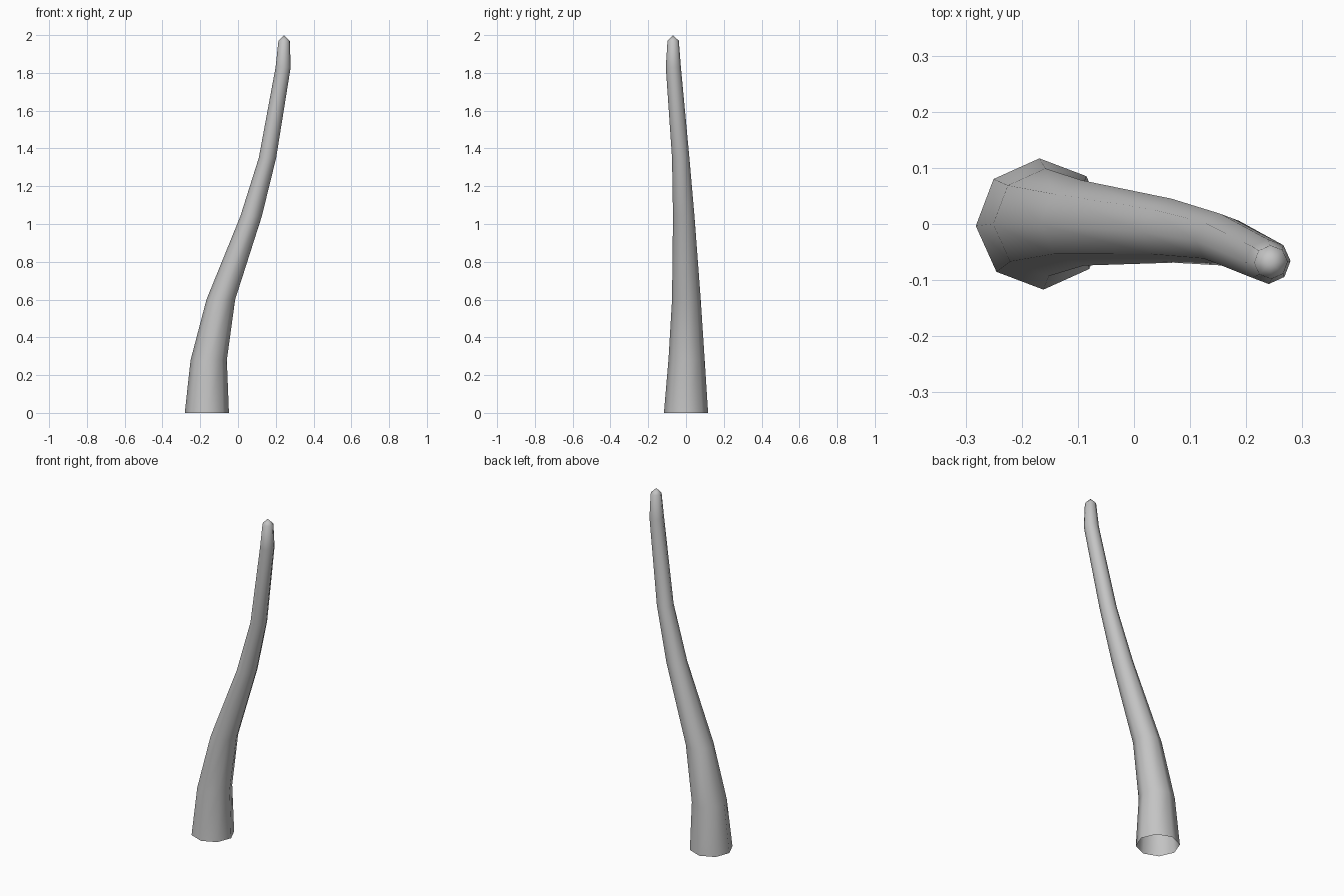
import bpy, bmesh
from math import sin, cos, pi

cube = bpy.data.objects.get("Cube")
if cube:
    bpy.data.objects.remove(cube)

SIDES = 8
# Cross-sections from root to end: centre x, y, z and radius
RINGS = [
    (-0.165, 0.0, 0.0, 0.117),
    (-0.155, 0.003, 0.28, 0.096),
    (-0.091, 0.002, 0.60, 0.076),
    (0.069, -0.012, 1.04, 0.057),
    (0.156, -0.028, 1.35, 0.046),
    (0.239, -0.067, 1.83, 0.040),
    (0.244, -0.068, 1.97, 0.030),
]
TIP = (0.243, -0.069, 2.0)
TWIST = 0.03

# Light grey skin
grey = bpy.data.materials.new("light grey")
grey.use_nodes = True
colour = (0.55, 0.55, 0.55, 1)
grey.diffuse_color = colour
grey.node_tree.nodes["Principled BSDF"].inputs["Base Color"].default_value = colour

# Curved tapering stalk, open at the root and pointed at the end
bm = bmesh.new()
loops = []
for x, y, z, r in RINGS:
    angles = [2 * pi * i / SIDES + TWIST for i in range(SIDES)]
    loops.append([bm.verts.new((x + r * cos(a), y + r * sin(a), z)) for a in angles])
tip = bm.verts.new(TIP)
for i in range(SIDES):
    j = (i + 1) % SIDES
    for low, high in zip(loops, loops[1:]):
        bm.faces.new((low[i], low[j], high[j], high[i]))
    bm.faces.new((loops[-1][i], loops[-1][j], tip))
for face in bm.faces:
    face.smooth = True

mesh = bpy.data.meshes.new("curved_stalk")
bm.to_mesh(mesh)
bm.free()
mesh.materials.append(grey)
stalk = bpy.data.objects.new("curved_stalk", mesh)
bpy.context.collection.objects.link(stalk)
